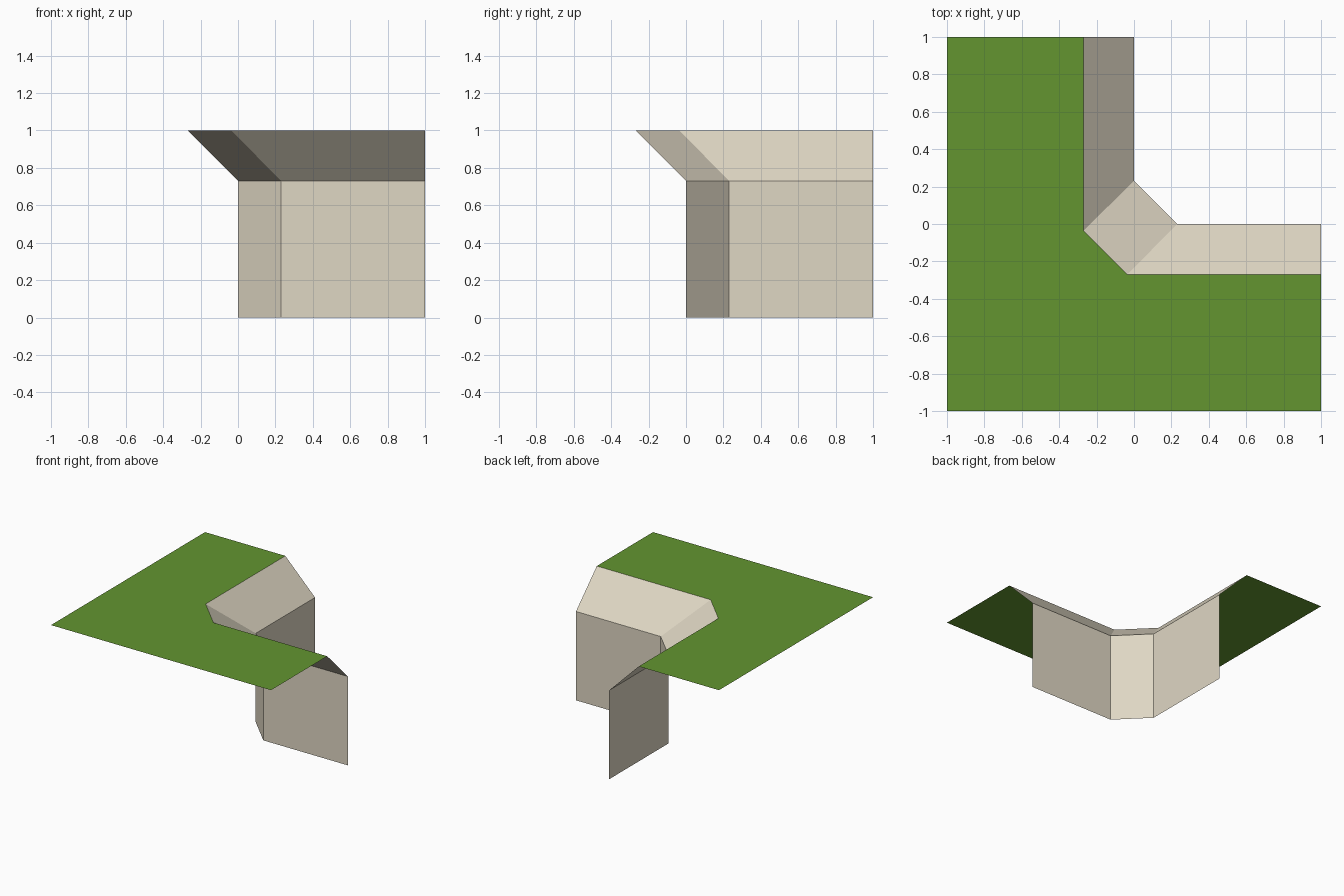
import bpy

if "Cube" in bpy.data.objects:
    bpy.data.objects.remove(bpy.data.objects["Cube"])


def flat_colour(name, rgb):
    mat = bpy.data.materials.new(name)
    mat.diffuse_color = (*rgb, 1)
    mat.use_nodes = True
    mat.node_tree.nodes["Principled BSDF"].inputs["Base Color"].default_value = mat.diffuse_color
    return mat


def sheet(name, verts, faces, mat):
    mesh = bpy.data.meshes.new(name)
    mesh.from_pydata(verts, [], faces)
    mesh.materials.append(mat)
    mesh.update()
    obj = bpy.data.objects.new(name, mesh)
    bpy.context.collection.objects.link(obj)
    return obj


def strip(name, lower, upper, mat):
    # Band of quads joining two lines of equal length
    n = len(lower)
    faces = [(i + 1, i, n + i, n + i + 1) for i in range(n - 1)]
    return sheet(name, lower + upper, faces, mat)


def at(path, z):
    return [(x, y, z) for x, y in path]


grass = flat_colour("grass green", (0.125, 0.3, 0.03))
stone = flat_colour("pale stone", (0.74, 0.68, 0.55))

# Plan outlines of the cliff, with a chamfered inner corner
SHOULDER = 0.73
foot = [(0, 1), (0, 0.23), (0.23, 0), (1, 0)]
rim = [(-0.27, 1), (-0.27, -0.035), (-0.035, -0.27), (1, -0.27)]

# Upright wall and sloping shoulder
strip("cliff_wall", at(foot, 0), at(foot, SHOULDER), stone)
strip("cliff_slope", at(foot, SHOULDER), at(rim, 1), stone)

# Flat L-shaped grass top, split along the corner
outer = [(-1, 1), (-1, -1), (1, -1)]
top = at(rim + outer, 1)
sheet("grass_top", top, [(0, 4, 5, 1), (1, 5, 2), (2, 5, 6, 3)], grass)
